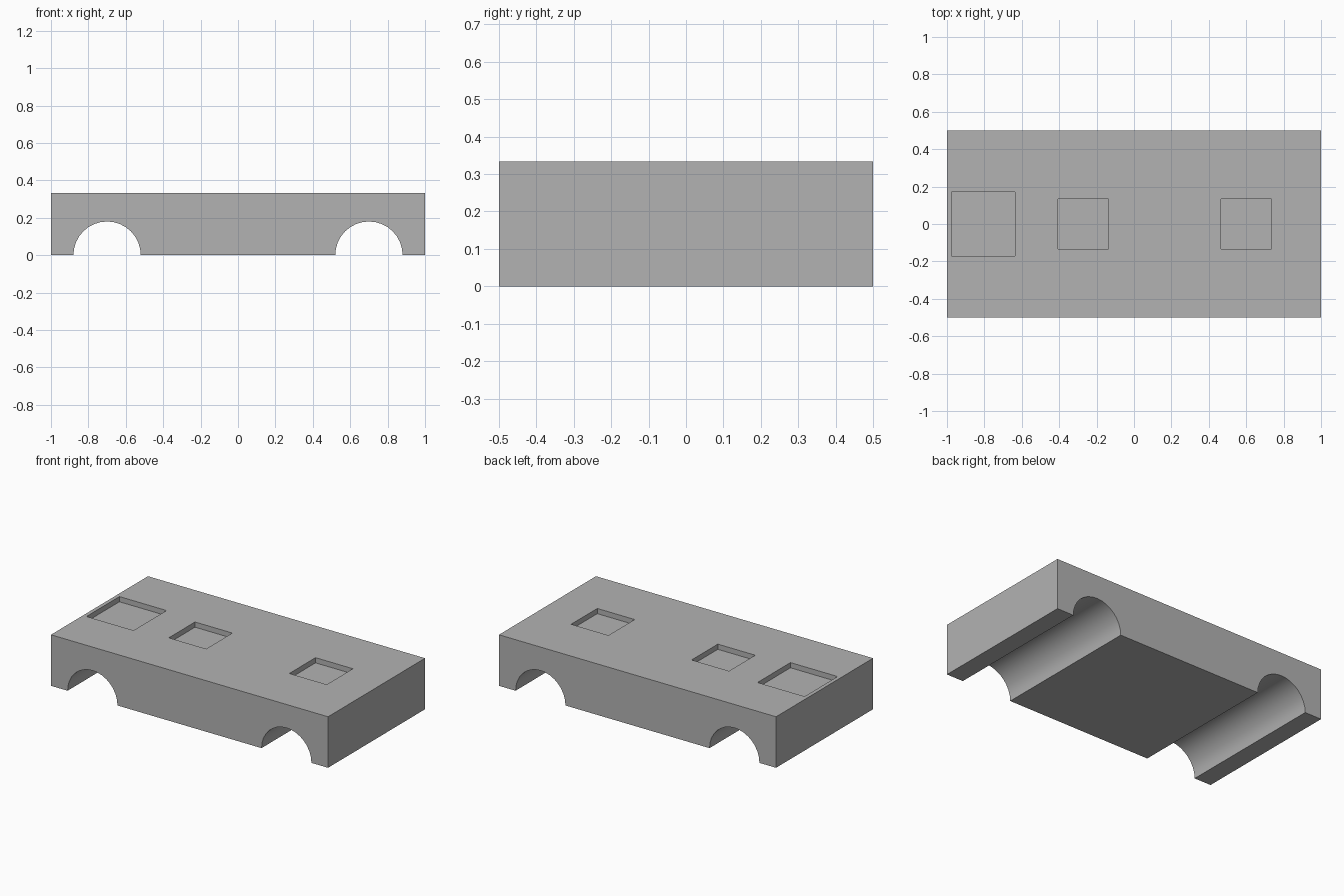
import bpy, bmesh, math

if "Cube" in bpy.data.objects:
    bpy.data.objects.remove(bpy.data.objects["Cube"], do_unlink=True)

LENGTH, WIDTH, HEIGHT = 2.0, 1.0, 0.333
ARCH_X, ARCH_R, ARCH_STEPS = 0.7, 0.18, 16
POCKET_DEPTH = 0.034
POCKETS = [(-0.805, 0.34), (-0.27, 0.27), (0.6, 0.27)]  # centre x, side

# Plain grey material
grey = bpy.data.materials.new("plain_grey")
grey.use_nodes = True
colour = (0.45, 0.45, 0.45, 1.0)
grey.diffuse_color = colour
grey.node_tree.nodes["Principled BSDF"].inputs["Base Color"].default_value = colour


def arch(centre):
    """Half-circle outline from left to right."""
    angles = [math.pi * (1 - i / ARCH_STEPS) for i in range(ARCH_STEPS + 1)]
    return [(centre + ARCH_R * math.cos(a), ARCH_R * math.sin(a)) for a in angles]


# Block: side profile with two wheel arches, extruded across the width
half = LENGTH / 2
profile = [(-half, 0)] + arch(-ARCH_X) + arch(ARCH_X)
profile += [(half, 0), (half, HEIGHT), (-half, HEIGHT)]
bm = bmesh.new()
face = bm.faces.new([bm.verts.new((x, -WIDTH / 2, z)) for x, z in profile])
extruded = bmesh.ops.extrude_face_region(bm, geom=[face])["geom"]
bmesh.ops.translate(bm, vec=(0, WIDTH, 0),
                    verts=[v for v in extruded if isinstance(v, bmesh.types.BMVert)])
bmesh.ops.recalc_face_normals(bm, faces=bm.faces)
mesh = bpy.data.meshes.new("chassis_block")
bm.to_mesh(mesh)
bm.free()
mesh.materials.append(grey)
block = bpy.data.objects.new("chassis_block", mesh)
bpy.context.collection.objects.link(block)

# Square pockets sunk into the top
for x, side in POCKETS:
    bpy.ops.mesh.primitive_cube_add(size=1, location=(x, 0, HEIGHT))
    cutter = bpy.context.object
    cutter.name = "pocket_cutter"
    cutter.scale = (side, side, POCKET_DEPTH * 2)
    cutter.hide_render = True
    cutter.data.materials.append(grey)
    bpy.context.view_layer.objects.active = block
    cut = block.modifiers.new("pocket", "BOOLEAN")
    cut.operation = "DIFFERENCE"
    cut.solver = "EXACT"
    cut.object = cutter
    bpy.ops.object.modifier_apply(modifier=cut.name)
    bpy.data.objects.remove(cutter, do_unlink=True)

# Smooth arches, sharp corners
bpy.ops.object.select_all(action="DESELECT")
block.select_set(True)
bpy.context.view_layer.objects.active = block
bpy.ops.object.shade_smooth_by_angle(angle=math.radians(30))
